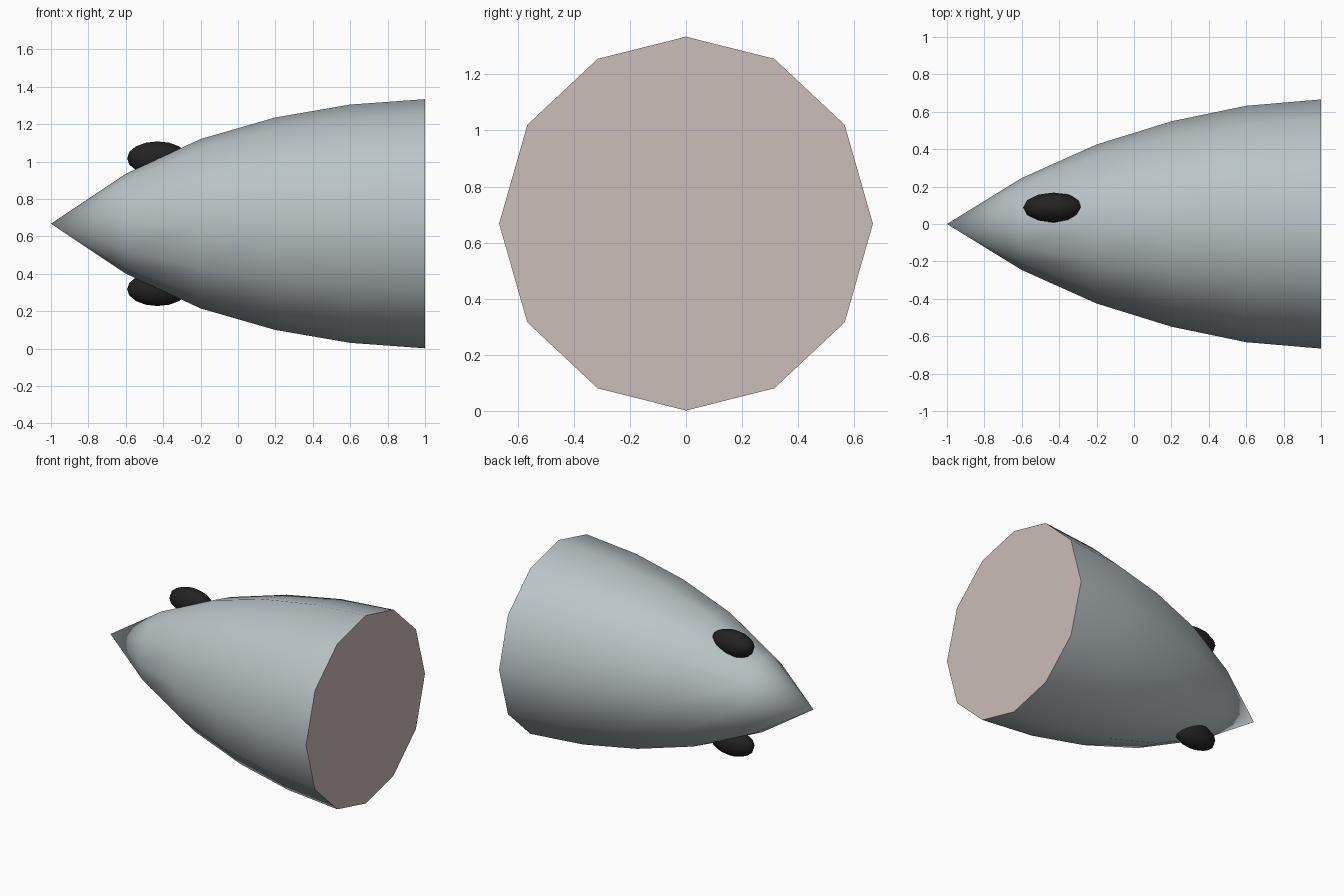
import bpy, bmesh, math
from mathutils import Matrix

if "Cube" in bpy.data.objects:
    bpy.data.objects.remove(bpy.data.objects["Cube"])

CZ = 0.668  # height of the long axis


def material(name, rgb):
    m = bpy.data.materials.new(name)
    m.diffuse_color = (*rgb, 1)
    m.use_nodes = True
    m.node_tree.nodes["Principled BSDF"].inputs["Base Color"].default_value = m.diffuse_color
    return m


def add_object(name, bm, mats):
    mesh = bpy.data.meshes.new(name)
    bmesh.ops.recalc_face_normals(bm, faces=bm.faces)
    bm.to_mesh(mesh)
    bm.free()
    for m in mats:
        mesh.materials.append(m)
    ob = bpy.data.objects.new(name, mesh)
    bpy.context.collection.objects.link(ob)
    return ob


grey = material("blue_grey", (0.49, 0.55, 0.57))
pink = material("pale_pink", (0.60, 0.51, 0.48))
black = material("black", (0.016, 0.016, 0.016))

# Pointed body: twelve-sided rings (x, half width, half height)
rings = [(-0.6, 0.246, 0.267), (-0.2, 0.425, 0.453), (0.2, 0.549, 0.568),
         (0.6, 0.632, 0.637), (1.0, 0.666, 0.666)]
quarter = [0, 28.2, 58.1]
angles = [math.radians(a) for a in
          quarter + [90] + [180 - a for a in quarter[:0:-1]]
          + [180 + a for a in quarter] + [270] + [360 - a for a in quarter[:0:-1]]]
bm = bmesh.new()
tip = bm.verts.new((-1, 0, CZ))
loops = [[bm.verts.new((x, w * math.sin(a), CZ + h * math.cos(a))) for a in angles]
         for x, w, h in rings]
n = len(angles)
for i in range(n):
    j = (i + 1) % n
    bm.faces.new((tip, loops[0][i], loops[0][j]))
    for a, b in zip(loops, loops[1:]):
        bm.faces.new((a[i], b[i], b[j], a[j]))
for f in bm.faces:
    f.smooth = True

# Flat end cap with a hard rim
cap = bm.faces.new(loops[-1])
cap.material_index = 1
for e in cap.edges:
    e.smooth = False
add_object("body", bm, [grey, pink])

# Two oval beads set into the surface, above and below
for name, side in (("upper_eye", 1), ("lower_eye", -1)):
    bm = bmesh.new()
    bmesh.ops.create_uvsphere(bm, u_segments=12, v_segments=8, radius=1)
    bm.transform(Matrix.Translation((-0.43, 0.088, CZ + side * 0.35))
                 @ Matrix.Diagonal((0.163, 0.08, 0.09, 1)))
    for f in bm.faces:
        f.smooth = True
    add_object(name, bm, [black])
